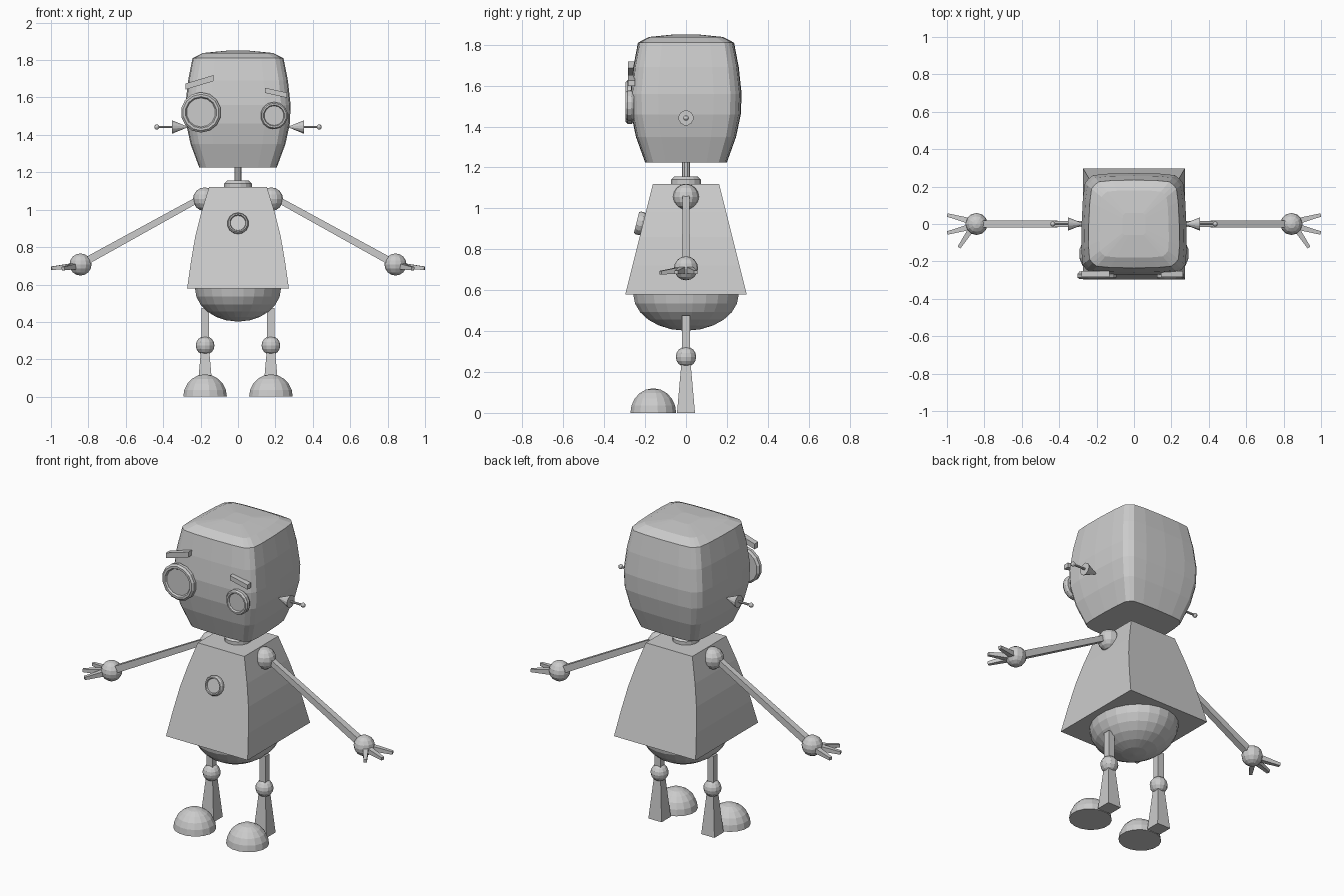
import bpy, bmesh, math
from mathutils import Vector, Matrix

if "Cube" in bpy.data.objects:
    bpy.data.objects.remove(bpy.data.objects["Cube"])

grey = bpy.data.materials.new("plain grey")
grey.diffuse_color = (0.6, 0.6, 0.6, 1)
grey.use_nodes = True
grey.node_tree.nodes["Principled BSDF"].inputs["Base Color"].default_value = grey.diffuse_color


def finish(bm, name, matrix=None):
    if matrix is not None:
        bmesh.ops.transform(bm, matrix=matrix, verts=bm.verts)
    bmesh.ops.recalc_face_normals(bm, faces=bm.faces)
    mesh = bpy.data.meshes.new(name)
    bm.to_mesh(mesh)
    bm.free()
    mesh.materials.append(grey)
    ob = bpy.data.objects.new(name, mesh)
    bpy.context.collection.objects.link(ob)
    return ob


def frame(origin, direction):
    return Matrix.Translation(origin) @ Vector(direction).to_track_quat('Z', 'Y').to_matrix().to_4x4()


def loft(name, rings, matrix=None):
    """Skin a stack of equal-length rings and cap both ends."""
    bm = bmesh.new()
    rows = [[bm.verts.new(p) for p in ring] for ring in rings]
    n = len(rows[0])
    for a, b in zip(rows, rows[1:]):
        for i in range(n):
            j = (i + 1) % n
            bm.faces.new((a[i], a[j], b[j], b[i]))
    bm.faces.new(rows[0][::-1])
    bm.faces.new(rows[-1])
    return finish(bm, name, matrix)


def lathe(name, profile, n, origin, direction=(0, 0, 1), scale=(1, 1, 1)):
    rings = [[(r * math.cos(2 * math.pi * (i + .5) / n) * scale[0],
               r * math.sin(2 * math.pi * (i + .5) / n) * scale[1], h * scale[2])
              for i in range(n)] for r, h in profile]
    return loft(name, rings, frame(origin, direction))


def rod(name, p, q, w1, w2, n=4):
    """Tapered bar from p to q; w1 and w2 are half widths."""
    p, q = Vector(p), Vector(q)
    k = 1 / math.cos(math.pi / n)
    return lathe(name, [(w1 * k, 0), (w2 * k, (q - p).length)], n, p, q - p)


def ball(name, c, r, u=12, v=8):
    bm = bmesh.new()
    bmesh.ops.create_uvsphere(bm, u_segments=u, v_segments=v, radius=r)
    return finish(bm, name, Matrix.Translation(c))


def dome_profile(steps):
    return [(math.cos(a), math.sin(a)) for a in
            (i * math.pi / 2 / steps * .985 for i in range(steps + 1))]


# head: rounded square section, bulging in the middle
quad = [(1, 0), (.99, .5), (.96, .8), (.89, .89), (.8, .96), (.5, .99)]
section = []
for k in range(4):
    c, s = round(math.cos(k * math.pi / 2)), round(math.sin(k * math.pi / 2))
    section += [(x * c - y * s, x * s + y * c) for x, y in quad]
rows = [(1.225, .20), (1.35, .245), (1.46, .268), (1.56, .272), (1.69, .258),
        (1.81, .235), (1.838, .18), (1.85, .06)]
loft("head", [[(x * r * (1.03 - .03 * y), y * r, z) for x, y in section] for z, r in rows])

# torso: square skirt, curved at the sides and straight at front and back
rows = [(.578, .272), (.72, .252), (.86, .228), (.98, .198), (1.12, .155)]
loft("torso", [[(x * w, y * (.297 - (z - .578) * .25), z)
                for x, y in ((-1, -1), (1, -1), (1, 1), (-1, 1))] for z, w in rows])

# pelvis, collar and neck
lathe("pelvis_bowl", dome_profile(6), 24, (0, 0, .58), (0, 0, -1), (.232, .26, .178))
lathe("collar", [(.075, 0), (.075, .03), (.06, .045)], 16, (0, 0, 1.11))
lathe("neck", [(.02, 0), (.02, .1)], 10, (0, 0, 1.14))


# round plates with a raised rim
def rimmed(name, r, origin, direction, depth, n):
    lathe(name, [(r * .9, 0), (r, depth * .3), (r, depth * .75), (r * .9, depth),
                 (r * .78, depth), (r * .72, depth * .75)], n, origin, direction)


rimmed("large_eye", .108, (-.198, -.255, 1.52), (0, -1, 0), .04, 14)
rimmed("small_eye", .073, (.193, -.255, 1.503), (0, -1, 0), .04, 14)
rimmed("chest_button", .057, (0, -.205, .922), (0, -.97, .24), .038, 14)


# eyebrows
def brow(name, x1, z1, x2, z2, h):
    ring = [(x1, z1 - h), (x2, z2 - h), (x2, z2 + h), (x1, z1 + h)]
    loft(name, [[(x, y, z) for x, z in ring] for y in (-.25, -.284)])


brow("left_eyebrow", -.282, 1.658, -.132, 1.703, .016)
brow("right_eyebrow", .145, 1.638, .262, 1.612, .014)

for s, side in ((-1, "left"), (1, "right")):
    # antenna
    lathe(side + "_antenna_cone", [(.003, 0), (.037, .08)], 12, (s * .272, 0, 1.442), (s, 0, 0))
    rod(side + "_antenna_rod", (s * .34, 0, 1.442), (s * .43, 0, 1.442), .006, .006, 8)
    ball(side + "_antenna_tip", (s * .434, 0, 1.442), .014, 10, 6)

    # arm and hand
    ball(side + "_shoulder", (s * .178, 0, 1.056), .063)
    rod(side + "_arm", (s * .2, 0, 1.062), (s * .83, 0, .715), .016, .02)
    ball(side + "_hand", (s * .842, 0, .707), .059)
    for i, (x, y, z) in enumerate(((.998, .048, .687), (.998, -.048, .687), (.935, -.125, .685))):
        base = (s * (.865 + (.01 if i < 2 else 0)), (.015, -.015, -.02)[i], .699)
        rod(f"{side}_finger_{i + 1}", base, (s * x, y, z), .016, .009)

    # leg and foot
    x = s * .176
    rod(side + "_thigh", (x, 0, .27), (x, 0, .475), .02, .02)
    ball(side + "_knee", (x, 0, .274), .05)
    rod(side + "_shin", (x, 0, 0), (x, 0, .25), .044, .022)
    lathe(side + "_foot", dome_profile(5), 16, (x, -.16, 0), (0, 0, 1), (.119, .114, .12))
